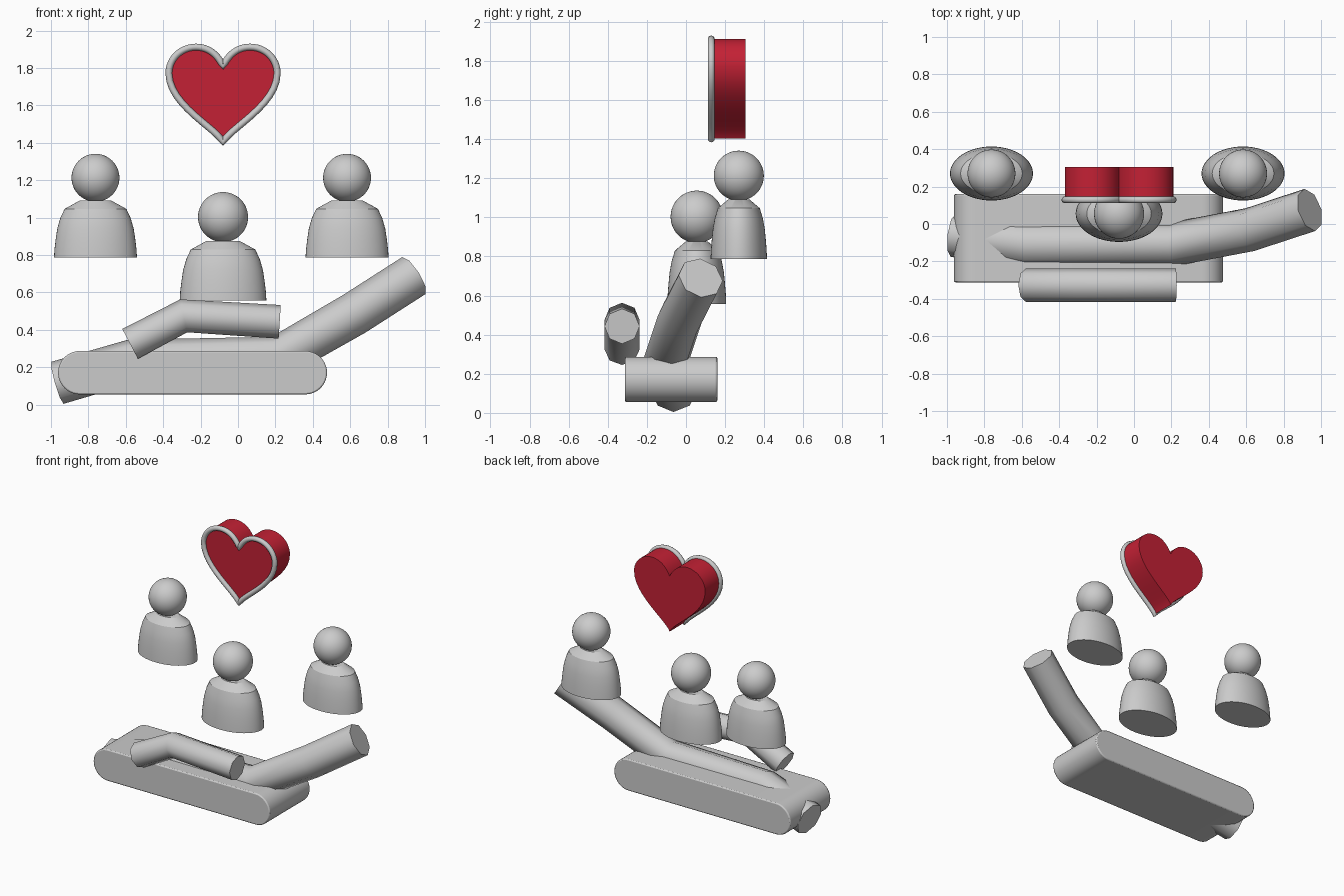
import bpy, bmesh
from math import sin, cos, pi, radians

if "Cube" in bpy.data.objects:
    bpy.data.objects.remove(bpy.data.objects["Cube"])


def activate(ob):
    bpy.ops.object.select_all(action='DESELECT')
    ob.select_set(True)
    bpy.context.view_layer.objects.active = ob


def smooth(ob, angle=30):
    activate(ob)
    bpy.ops.object.shade_smooth_by_angle(angle=radians(angle))


def mesh_object(name, bm):
    bmesh.ops.recalc_face_normals(bm, faces=bm.faces)
    me = bpy.data.meshes.new(name)
    bm.to_mesh(me)
    bm.free()
    ob = bpy.data.objects.new(name, me)
    bpy.context.collection.objects.link(ob)
    return ob


def curve_object(name, dims='3D'):
    cu = bpy.data.curves.new(name, 'CURVE')
    cu.dimensions = dims
    ob = bpy.data.objects.new(name, cu)
    bpy.context.collection.objects.link(ob)
    return ob, cu


def to_mesh(ob):
    activate(ob)
    bpy.ops.object.convert(target='MESH')
    return bpy.context.object


# Eight-sided limb swept along a path
def limb(name, points, radius):
    ob, cu = curve_object(name)
    sp = cu.splines.new('POLY')
    sp.points.add(len(points) - 1)
    for p, co in zip(sp.points, points):
        p.co = (*co, 1)
    cu.bevel_depth = radius
    cu.bevel_resolution = 2
    cu.use_fill_caps = True
    return to_mesh(ob)


# Heart outline: left handle, point, right handle for each knot
def heart_spline(cu):
    right = [((-.03, 1.875), (0, 1.81), (.03, 1.875)),
             ((.08, 1.912), (.145, 1.912), (.225, 1.912)),
             ((.29, 1.85), (.29, 1.772), (.29, 1.60)),
             ((.03, 1.475), (0, 1.402), (-.03, 1.475))]
    flip = lambda p: (-p[0], p[1])
    left = [(flip(c), flip(b), flip(a)) for a, b, c in reversed(right[1:3])]
    knots = right + left
    sp = cu.splines.new('BEZIER')
    sp.bezier_points.add(len(knots) - 1)
    for bp, (l, c, r) in zip(sp.bezier_points, knots):
        bp.handle_left_type = bp.handle_right_type = 'FREE'
        bp.co, bp.handle_left, bp.handle_right = (*c, 0), (*l, 0), (*r, 0)
    sp.use_cyclic_u = True
    sp.resolution_u = 12


# Bust figure: lathed oval torso and round head
TORSO = [(.222, -.427), (.219, -.38), (.213, -.33), (.204, -.27),
         (.188, -.215), (.165, -.166), (.085, -.122)]


def figure(name, x, y, z, s=1.0, n=48):
    bm = bmesh.new()
    rings = [[bm.verts.new((r * s * cos(2 * pi * i / n), .65 * r * s * sin(2 * pi * i / n), h * s))
              for i in range(n)] for r, h in TORSO]
    for a, b in zip(rings, rings[1:]):
        for i in range(n):
            j = (i + 1) % n
            bm.faces.new((a[i], a[j], b[j], b[i]))
    bm.faces.new(rings[0])
    bm.faces.new(rings[-1])
    torso = mesh_object(name + "_torso", bm)
    torso.location = (x, y, z)
    smooth(torso)
    bpy.ops.mesh.primitive_uv_sphere_add(segments=48, ring_count=24, radius=.128 * s,
                                         location=(x, y, z))
    head = bpy.context.object
    head.name = name + "_head"
    smooth(head)


figure("left_figure", -.762, .27, 1.213)
figure("right_figure", .583, .27, 1.213)
figure("middle_figure", -.08, .055, 1.003, 1.045)

# Base slab with rounded ends
bm = bmesh.new()
R, N = .116, 20
profile = [(.476 - R + R * sin(pi * i / N), .171 - R * cos(pi * i / N)) for i in range(N + 1)]
profile += [(-.962 + R - R * sin(pi * i / N), .171 + R * cos(pi * i / N)) for i in range(N + 1)]
face = bm.faces.new([bm.verts.new((x, -.312, z)) for x, z in profile])
ext = bmesh.ops.extrude_face_region(bm, geom=[face])
bmesh.ops.translate(bm, vec=(0, .472, 0),
                    verts=[v for v in ext['geom'] if isinstance(v, bmesh.types.BMVert)])
base = mesh_object("base_slab", bm)
bev = base.modifiers.new("edge", 'BEVEL')
bev.width, bev.segments = .008, 2
bev.limit_method, bev.angle_limit = 'ANGLE', radians(60)
smooth(base)

# Long limb through the slab and the shorter bent limb in front
long_limb = limb("long_limb", [(-.965, -.06, .117), (-.57, -.11, .232), (.21, -.108, .25),
                               (.62, -.03, .485), (.94, .075, .69)], .117)
smooth(long_limb, 50)
limb("bent_limb", [(-.577, -.327, .325), (-.29, -.327, .475), (.223, -.327, .443)], .09)

# Red heart
red = bpy.data.materials.new("red")
red.diffuse_color = (.55, .015, .035, 1)
red.use_nodes = True
red.node_tree.nodes["Principled BSDF"].inputs["Base Color"].default_value = red.diffuse_color
heart, cu = curve_object("heart", '2D')
heart_spline(cu)
cu.fill_mode = 'BOTH'
cu.extrude = .086
heart.rotation_euler.x = pi / 2
heart.location = (-.08, .219, 0)
heart = to_mesh(heart)
heart.data.materials.clear()
heart.data.materials.append(red)
smooth(heart)

# Grey rim around the heart front
rim, cu = curve_object("heart_rim")
heart_spline(cu)
cu.bevel_depth = .018
cu.bevel_resolution = 3
rim.rotation_euler.x = pi / 2
rim.location = (-.08, .129, 0)
smooth(to_mesh(rim), 60)
